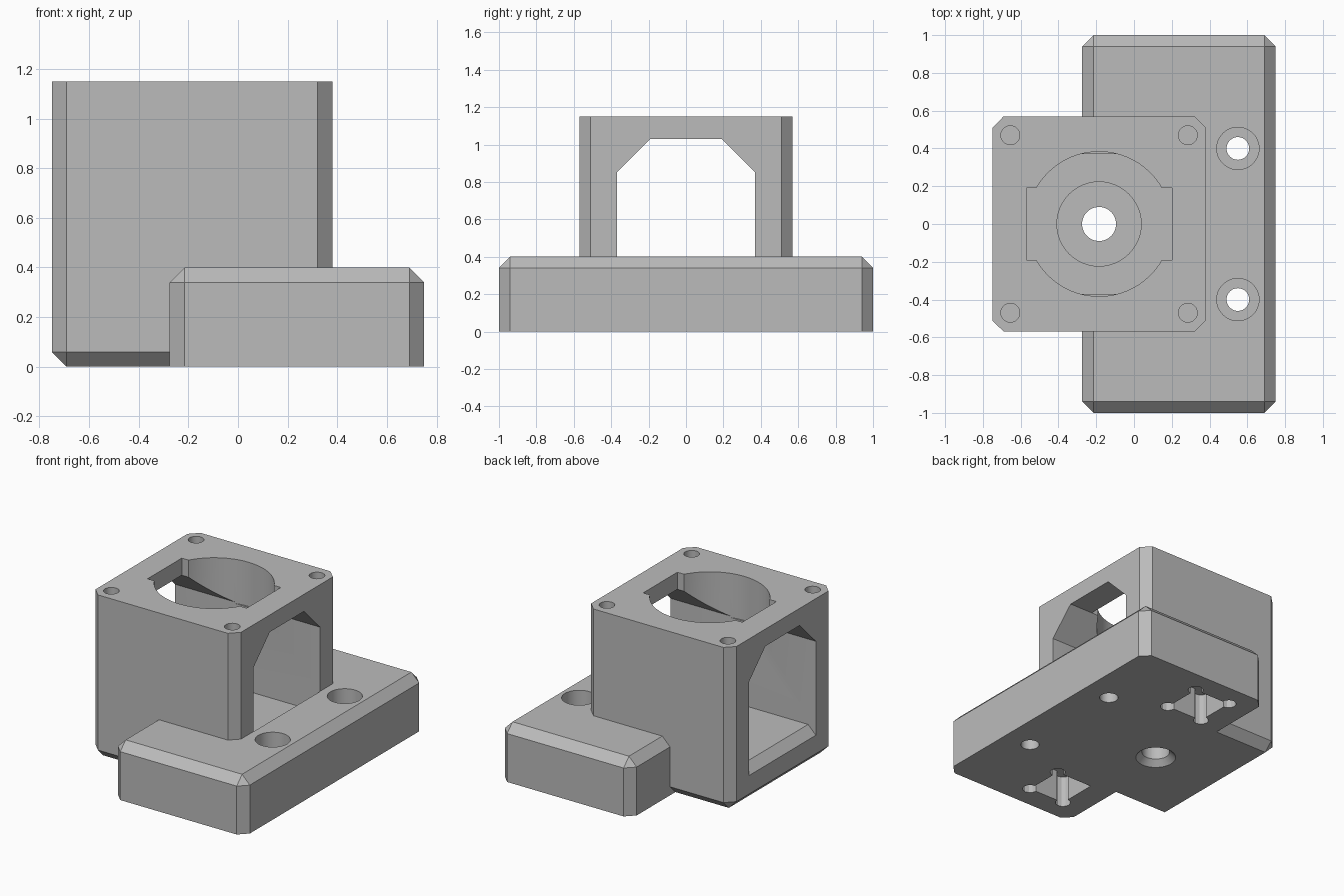
import bpy, bmesh
from mathutils import Matrix, Vector

cube = bpy.data.objects.get("Cube")
if cube:
    bpy.data.objects.remove(cube)

grey = bpy.data.materials.new("plain_grey")
grey.use_nodes = True
colour = (0.5, 0.5, 0.5, 1)
grey.diffuse_color = colour
grey.node_tree.nodes["Principled BSDF"].inputs["Base Color"].default_value = colour


def finish(bm, name):
    bmesh.ops.recalc_face_normals(bm, faces=bm.faces)
    mesh = bpy.data.meshes.new(name)
    bm.to_mesh(mesh)
    bm.free()
    mesh.materials.append(grey)
    obj = bpy.data.objects.new(name, mesh)
    bpy.context.collection.objects.link(obj)
    return obj


def block(name, low, high, bevel=0, flat_end=0):
    """Box; bevel every edge except those around the flat end height."""
    bm = bmesh.new()
    low, high = Vector(low), Vector(high)
    bmesh.ops.create_cube(bm, size=1)
    for v in bm.verts:
        v.co = (low + high) / 2 + v.co * (high - low)
    if bevel:
        edges = [e for e in bm.edges
                 if any(abs(v.co.z - flat_end) > 0.01 for v in e.verts)]
        bmesh.ops.bevel(bm, geom=edges, offset=bevel, segments=1,
                        affect='EDGES', clamp_overlap=True)
    return finish(bm, name)


def cylinder(name, x, y, z0, z1, r0, r1=None, sides=48):
    bm = bmesh.new()
    bmesh.ops.create_cone(bm, cap_ends=True, segments=sides, radius1=r0,
                          radius2=r0 if r1 is None else r1, depth=z1 - z0,
                          matrix=Matrix.Translation((x, y, (z0 + z1) / 2)))
    return finish(bm, name)


def prism(name, points, sweep):
    bm = bmesh.new()
    face = bm.faces.new([bm.verts.new(p) for p in points])
    out = bmesh.ops.extrude_face_region(bm, geom=[face])
    bmesh.ops.translate(bm, vec=sweep,
                        verts=[g for g in out["geom"] if isinstance(g, bmesh.types.BMVert)])
    return finish(bm, name)


def combine(target, other, operation):
    mod = target.modifiers.new(operation.lower(), 'BOOLEAN')
    mod.operation = operation
    mod.solver = 'EXACT'
    mod.object = other
    bpy.context.view_layer.objects.active = target
    bpy.ops.object.modifier_apply(modifier=mod.name)
    bpy.data.objects.remove(other)


# Foot and tower fused into one bracket
bracket = block("mounting_bracket", (-0.275, -1, 0), (0.75, 1, 0.4), 0.06, 0)
tower = block("tower", (-0.75, -0.57, 0), (0.38, 0.57, 1.15), 0.06, 1.15)
combine(bracket, tower, 'UNION')

cx = -0.185
cutters = []

# Tunnel with clipped upper corners, and its sloped sill
outline = [(-0.37, 0.25), (0.37, 0.25), (0.37, 0.85),
           (0.19, 1.03), (-0.19, 1.03), (-0.37, 0.85)]
cutters.append(prism("tunnel", [(-0.8, y, z) for y, z in outline], (1.181, 0, 0)))
sill = [(-0.8, 0.14), (-0.69, 0.25), (-0.69, 0.3), (-0.8, 0.3)]
cutters.append(prism("sill", [(x, -0.37, z) for x, z in sill], (0, 0.74, 0)))

# Round roof opening with side notches
cutters.append(cylinder("roof_opening", cx, 0, 0.84, 1.2, 0.383, sides=64))
cutters.append(block("roof_notches", (-0.57, -0.19, 0.98), (0.2, 0.19, 1.2)))

# Floor recess, centre hole and its countersink
cutters.append(cylinder("floor_recess", cx, 0, 0.13, 0.3, 0.223))
cutters.append(cylinder("centre_hole", cx, 0, -0.1, 0.2, 0.09))
cutters.append(cylinder("countersink", cx, 0, -0.02, 0.05, 0.15, 0.08))

for side in (-1, 1):
    # Counterbored foot holes
    cutters.append(cylinder("foot_hole", 0.55, side * 0.4, -0.1, 0.5, 0.06))
    cutters.append(cylinder("counterbore", 0.55, side * 0.4, 0.2, 0.5, 0.112))
    # Corner screw holes
    for dx in (-0.47, 0.47):
        cutters.append(cylinder("corner_hole", cx + dx, side * 0.47, 0.85, 1.2, 0.05, sides=32))
    # Underside pockets with relieved corners
    px, py, half = 0.04, side * 0.7, 0.14
    cutters.append(block("pocket", (px - half, py - half, -0.1), (px + half, py + half, 0.22)))
    for sx in (-1, 1):
        for sy in (-1, 1):
            cutters.append(cylinder("pocket_relief", px + sx * half, py + sy * half,
                                    -0.1, 0.22, 0.05, sides=12))

for cutter in cutters:
    combine(bracket, cutter, 'DIFFERENCE')

# Smooth hole walls, crisp edges
bpy.ops.object.select_all(action='DESELECT')
bracket.select_set(True)
bpy.context.view_layer.objects.active = bracket
bpy.ops.object.shade_smooth_by_angle(angle=0.4)
